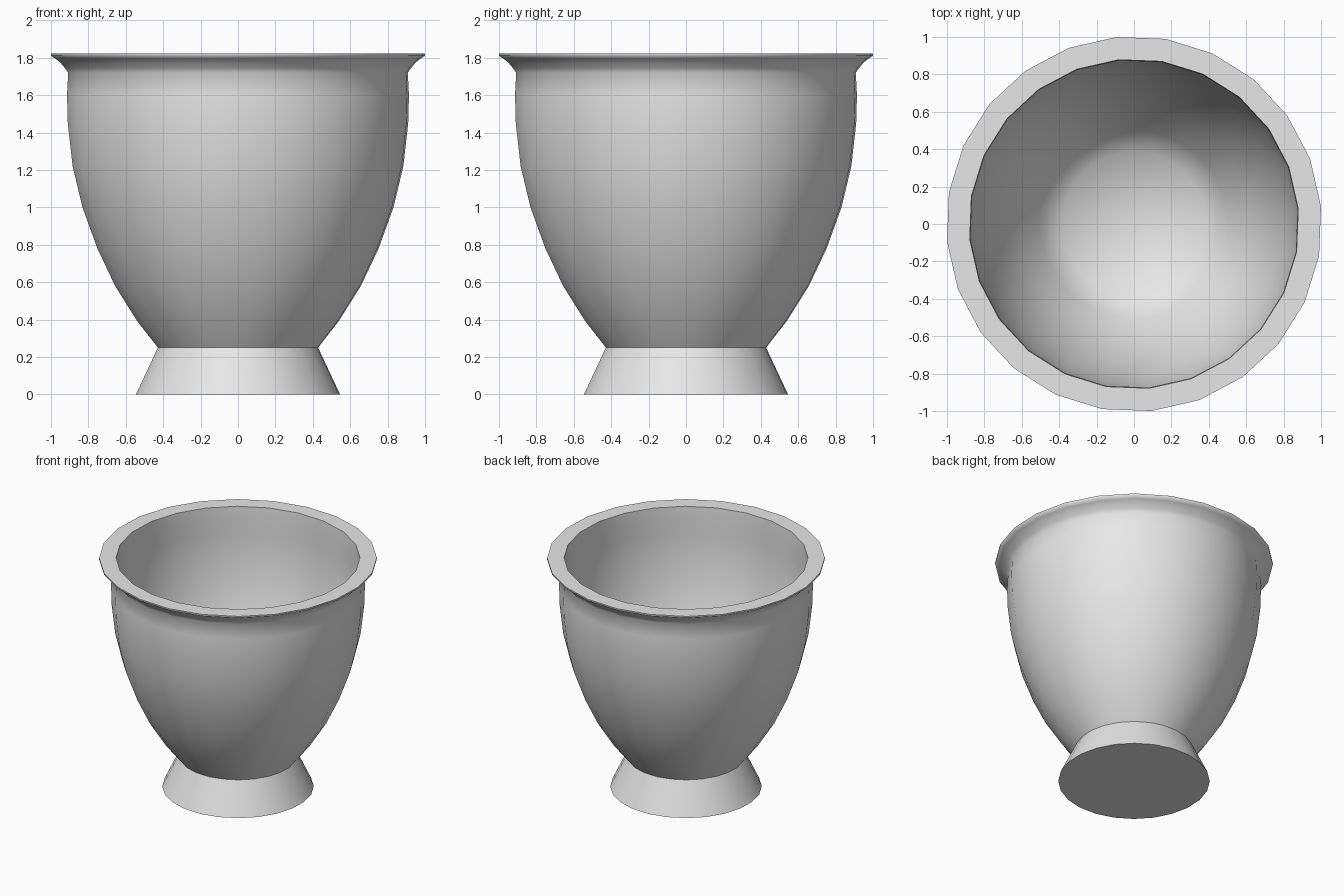
import bpy, math

SIDES = 24
TURN = math.radians(5.3)

cube = bpy.data.objects.get("Cube")
if cube:
    bpy.data.objects.remove(cube, do_unlink=True)

grey = bpy.data.materials.new("plain_grey")
grey.use_nodes = True
grey.diffuse_color = (0.8, 0.8, 0.8, 1)
grey.node_tree.nodes["Principled BSDF"].inputs["Base Color"].default_value = (0.8, 0.8, 0.8, 1)


def lathe(name, profile, smooth_angle):
    """Revolve (radius, height) points around z; zero radius makes a pole."""
    verts, faces, rings = [], [], []
    for r, z in profile:
        count = 1 if r == 0 else SIDES
        rings.append([len(verts) + i % count for i in range(SIDES)])
        for i in range(count):
            a = TURN + math.tau * i / SIDES
            verts.append((r * math.cos(a), r * math.sin(a), z))
    for low, high in zip(rings, rings[1:]):
        for i in range(SIDES):
            j = (i + 1) % SIDES
            face = [low[i], low[j], high[j], high[i]]
            faces.append(list(dict.fromkeys(face)))
    mesh = bpy.data.meshes.new(name)
    mesh.from_pydata(verts, [], faces)
    mesh.materials.append(grey)
    obj = bpy.data.objects.new(name, mesh)
    bpy.context.collection.objects.link(obj)
    bpy.ops.object.select_all(action="DESELECT")
    obj.select_set(True)
    bpy.context.view_layer.objects.active = obj
    bpy.ops.object.shade_smooth_by_angle(angle=math.radians(smooth_angle))
    return obj


# Bowl: outer wall up to the flared lip, flat rim, inner wall down to the floor
outer = [(0.43, 0.25), (0.54, 0.39), (0.66, 0.58), (0.755, 0.78), (0.835, 1.0),
         (0.888, 1.22), (0.914, 1.45), (0.918, 1.6), (0.912, 1.72)]
lip = [(0.93, 1.745), (0.955, 1.775), (0.98, 1.795), (1.004, 1.81), (1.004, 1.823)]
inner = [(0.882, 1.823), (0.878, 1.72), (0.882, 1.6), (0.878, 1.45), (0.852, 1.22),
         (0.8, 1.0), (0.72, 0.78), (0.625, 0.59), (0.505, 0.42), (0.385, 0.275), (0, 0.275)]
lathe("bowl", outer + lip + inner, 65)

# Foot: tapered base closed underneath
lathe("foot", [(0, 0), (0.548, 0), (0.43, 0.25), (0, 0.25)], 40)
